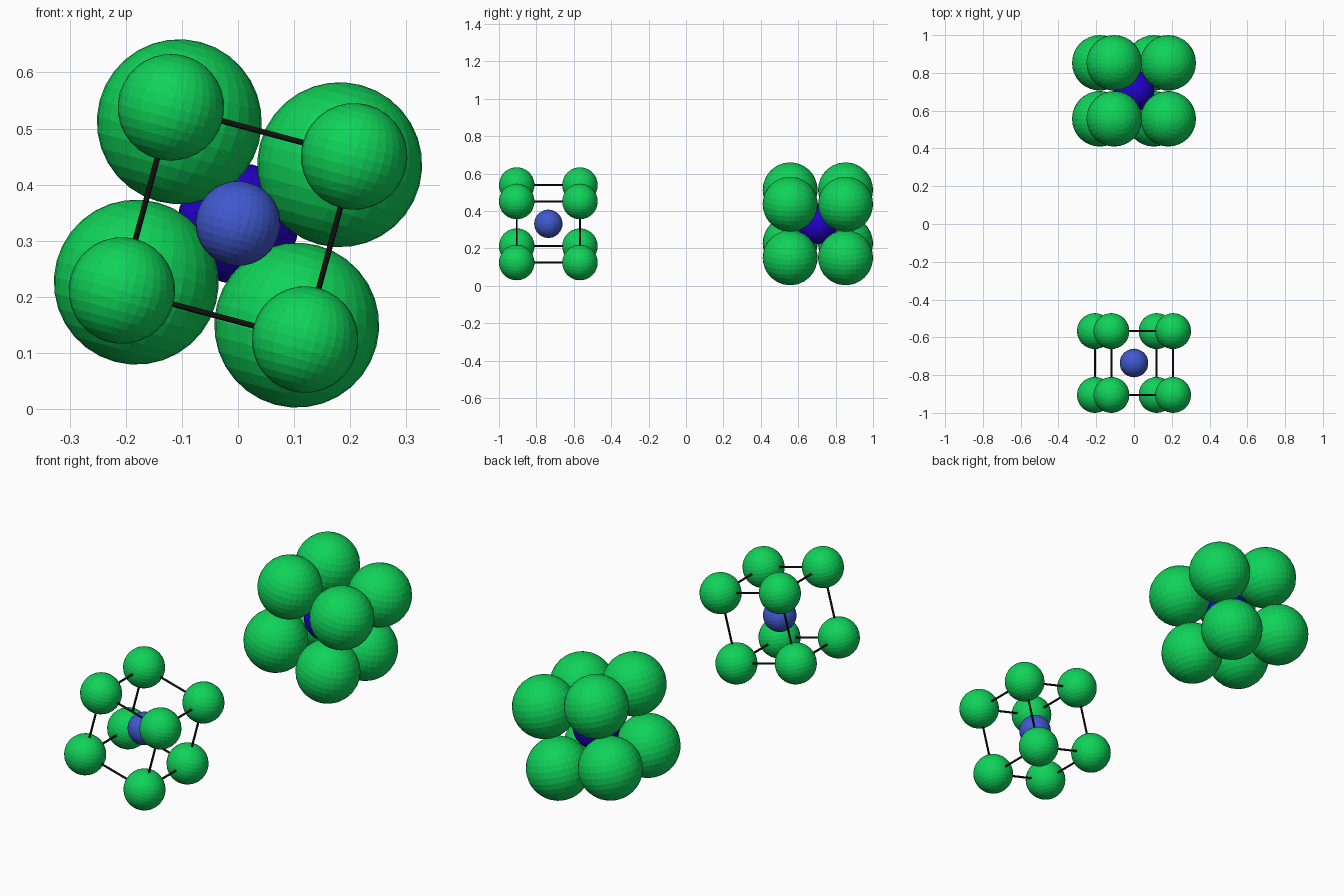
import bpy
from math import radians
from mathutils import Matrix, Vector, Euler

if "Cube" in bpy.data.objects:
    bpy.data.objects.remove(bpy.data.objects["Cube"])

TILT = Matrix.Rotation(radians(15), 3, 'Y')
Z_MID = 0.331


def material(name, rgb):
    mat = bpy.data.materials.new(name)
    mat.diffuse_color = (*rgb, 1)
    mat.use_nodes = True
    mat.node_tree.nodes["Principled BSDF"].inputs["Base Color"].default_value = mat.diffuse_color
    return mat


GREEN = material("green", (0.005, 0.65, 0.10))
LIGHT_BLUE = material("light_blue", (0.05, 0.10, 0.62))
DEEP_BLUE = material("deep_blue", (0.018, 0.0, 0.62))
BLACK = material("black", (0.005, 0.005, 0.005))


def ball(name, loc, radius, mat):
    bpy.ops.mesh.primitive_uv_sphere_add(segments=32, ring_count=16, radius=radius,
                                         location=loc, rotation=TILT.to_euler())
    obj = bpy.context.object
    obj.name = name
    obj.data.materials.append(mat)


def rod(name, a, b, radius):
    d = b - a
    bpy.ops.mesh.primitive_cylinder_add(vertices=16, radius=radius, depth=d.length,
                                        location=(a + b) / 2,
                                        rotation=d.to_track_quat('Z', 'Y').to_euler())
    obj = bpy.context.object
    obj.name = name
    obj.data.materials.append(BLACK)


def cube_cell(name, y, half, corner_r, centre_r, centre_mat, rod_r=None):
    # one ball at the centre, eight at the corners of a tilted cube
    mid = Vector((0, y, Z_MID))
    signs = [(i, j, k) for i in (-1, 1) for j in (-1, 1) for k in (-1, 1)]
    corners = [mid + TILT @ (Vector(s) * half) for s in signs]
    ball(name + "_centre_ball", mid, centre_r, centre_mat)
    for p in corners:
        ball(name + "_corner_ball", p, corner_r, GREEN)
    # rods along the cube edges
    if rod_r:
        for a in range(8):
            for bit in (1, 2, 4):
                if not a & bit:
                    rod(name + "_edge_rod", corners[a], corners[a | bit], rod_r)


# open ball-and-stick cell at the front, close-packed cell at the back
cube_cell("open_cell", -0.736, 0.169, 0.095, 0.0757, LIGHT_BLUE, 0.005)
cube_cell("packed_cell", 0.705, 0.148, 0.147, 0.108, DEEP_BLUE)
